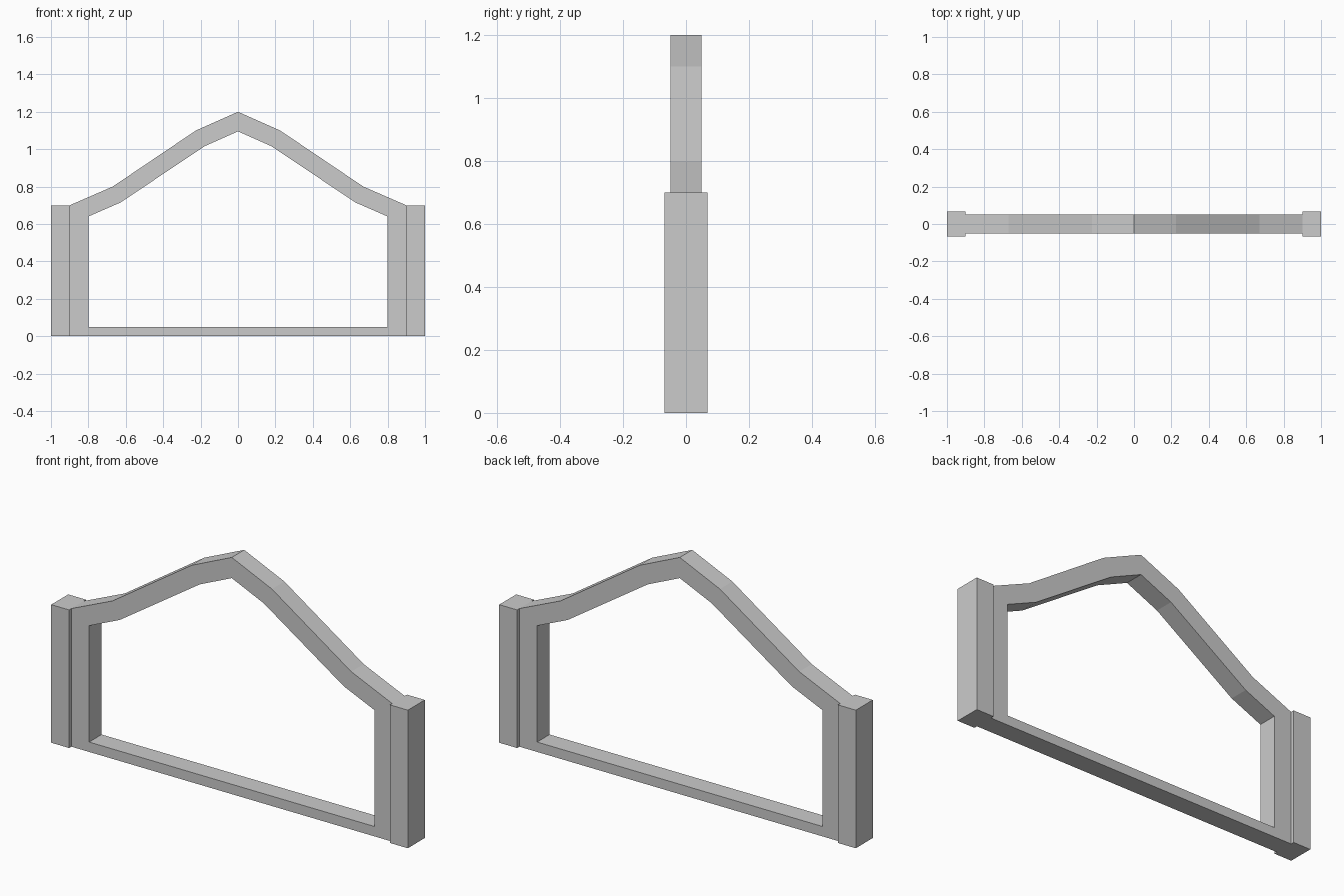
import bpy, bmesh

if "Cube" in bpy.data.objects:
    bpy.data.objects.remove(bpy.data.objects["Cube"])

FRAME_HALF_DEPTH = 0.05
POST_HALF_DEPTH = 0.068

# Right half of the gabled opening, from sill to ridge (x, z)
OUTER = [(0.9, 0.0), (0.9, 0.7), (0.67, 0.8), (0.225, 1.1), (0.0, 1.2)]
INNER = [(0.8, 0.05), (0.8, 0.64), (0.628, 0.715), (0.18, 1.015), (0.0, 1.095)]


def mirrored(half):
    return half + [(-x, z) for x, z in reversed(half[:-1])]


def finish(name, bm):
    bmesh.ops.recalc_face_normals(bm, faces=bm.faces)
    mesh = bpy.data.meshes.new(name)
    bm.to_mesh(mesh)
    bm.free()
    obj = bpy.data.objects.new(name, mesh)
    bpy.context.collection.objects.link(obj)
    return obj


# Gabled frame: a closed band of quads, extruded front to back
bm = bmesh.new()
outer, inner = [[bm.verts.new((x, -FRAME_HALF_DEPTH, z)) for x, z in mirrored(half)]
                for half in (OUTER, INNER)]
count = len(outer)
for i in range(count):
    j = (i + 1) % count
    bm.faces.new((outer[i], outer[j], inner[j], inner[i]))
extruded = bmesh.ops.extrude_face_region(bm, geom=bm.faces[:], use_keep_orig=True)
bmesh.ops.translate(bm, vec=(0, 2 * FRAME_HALF_DEPTH, 0),
                    verts=[g for g in extruded["geom"] if isinstance(g, bmesh.types.BMVert)])
finish("gabled_frame", bm)

# Side posts, slightly deeper than the frame
for name, side in (("left_post", -1), ("right_post", 1)):
    bm = bmesh.new()
    bmesh.ops.create_cube(bm, size=1)
    bmesh.ops.scale(bm, vec=(0.1, 2 * POST_HALF_DEPTH, 0.7), verts=bm.verts)
    bmesh.ops.translate(bm, vec=(0.95 * side, 0, 0.35), verts=bm.verts)
    finish(name, bm)
